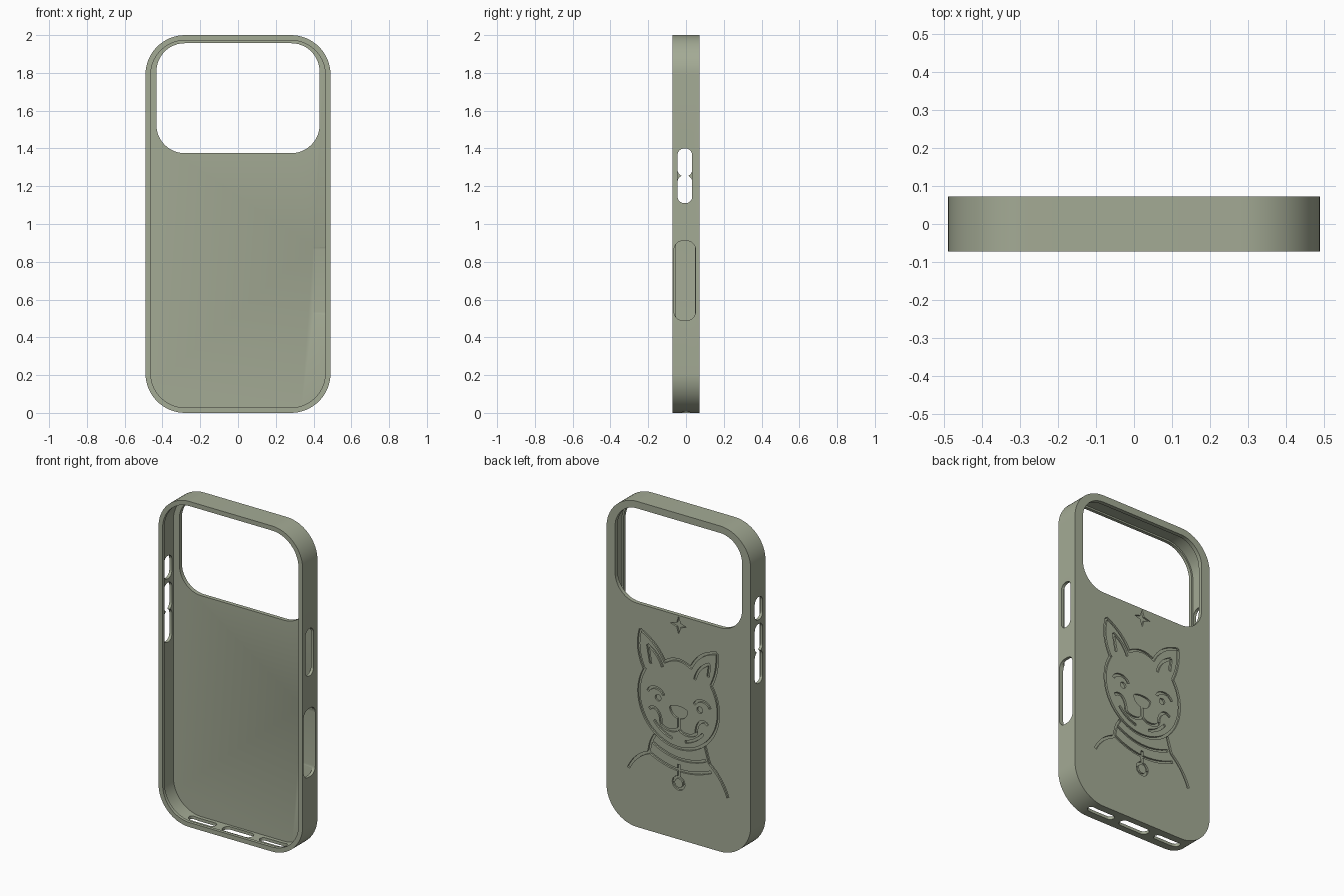
import bpy, bmesh, math
from mathutils import Vector

if "Cube" in bpy.data.objects:
    bpy.data.objects.remove(bpy.data.objects["Cube"], do_unlink=True)

HALF_WIDTH, HALF_DEPTH = 0.49, 0.072
ENGRAVING = 0.011
GROOVE = 0.016

sage = bpy.data.materials.new("sage_green")
sage.use_nodes = True
COLOUR = (0.37, 0.405, 0.3, 1)
sage.diffuse_color = COLOUR
shader = next(n for n in sage.node_tree.nodes if n.type == 'BSDF_PRINCIPLED')
shader.inputs["Base Color"].default_value = COLOUR


def prism(name, outline, start, end, axis='y'):
    """Solid made by pushing an outline from start to end along an axis."""
    place = {'x': lambda u, v, w: (w, u, v),
             'y': lambda u, v, w: (u, w, v),
             'z': lambda u, v, w: (u, v, w)}[axis]
    bm = bmesh.new()
    low, high = [[bm.verts.new(place(u, v, w)) for u, v in outline] for w in (start, end)]
    bm.faces.new(low)
    bm.faces.new(high)
    for i in range(len(outline)):
        bm.faces.new((low[i - 1], low[i], high[i], high[i - 1]))
    bmesh.ops.recalc_face_normals(bm, faces=bm.faces)
    mesh = bpy.data.meshes.new(name)
    bm.to_mesh(mesh)
    bm.free()
    mesh.materials.append(sage)
    ob = bpy.data.objects.new(name, mesh)
    bpy.context.collection.objects.link(ob)
    return ob


def oval(cx, cz, rx, rz, start=0, end=360, steps=24):
    """Points along part of an ellipse, angles in degrees."""
    angles = [math.radians(start + (end - start) * i / steps) for i in range(steps + 1)]
    return [Vector((cx + rx * math.cos(a), cz + rz * math.sin(a))) for a in angles]


def rounded(u0, u1, v0, v1, r, steps=8):
    """Outline of a rounded rectangle."""
    centres = [(u1 - r, v1 - r), (u0 + r, v1 - r), (u0 + r, v0 + r), (u1 - r, v0 + r)]
    pts = []
    for k, (cu, cv) in enumerate(centres):
        pts += oval(cu, cv, r, r, 90 * k, 90 * k + 90, steps)
    return pts


def case_outline(offset):
    return rounded(offset - HALF_WIDTH, HALF_WIDTH - offset, offset, 2 - offset,
                   0.21 - offset, 16)


def bow(a, b, bulge=0, steps=12):
    """Line from a to b that bulges to its left."""
    a, b = Vector(a), Vector(b)
    side = (b - a).orthogonal().normalized()
    return [a.lerp(b, i / steps) + side * bulge * 4 * (i / steps) * (1 - i / steps)
            for i in range(steps + 1)]


def recess(outline):
    """Cutter that sinks an outline into the back."""
    cutters.append(prism("engraving_cutter", outline, HALF_DEPTH - ENGRAVING, HALF_DEPTH + 0.02))


def groove(path):
    """Cutter that follows a line on the back."""
    left, right = [], []
    last = len(path) - 1
    for i, point in enumerate(path):
        along = path[min(i + 1, last)] - path[max(i - 1, 0)]
        side = along.orthogonal().normalized() * GROOVE / 2
        left.append(point + side)
        right.append(point - side)
    recess(left + right[::-1])


case = prism("phone_case", case_outline(0), -HALF_DEPTH, HALF_DEPTH)

# Pocket behind a narrow front lip, and the camera window
cutters = [
    prism("lip_cutter", case_outline(0.028), -0.1, -0.03),
    prism("pocket_cutter", case_outline(0.018), -0.052, 0.047),
    prism("camera_cutter", rounded(-0.432, 0.432, 1.375, 1.957, 0.15, 12), 0, 0.2),
]

# Side button openings, three on the right and one on the left
for side, bottom, top in ((-1, 1.45, 1.59), (-1, 1.252, 1.425), (-1, 1.06, 1.258), (1, 1.11, 1.4)):
    cutters.append(prism("button_cutter", rounded(-0.045, 0.033, bottom, top, 0.036),
                         side * 0.4, side * 0.6, 'x'))
cutters.append(prism("control_cutter", rounded(-0.063, 0.05, 0.49, 0.91, 0.045), 0.4, 0.6, 'x'))

# Bottom openings: socket and two speaker slots
for middle, half, high in ((0, 0.1, 0.031), (-0.24, 0.09, 0.024), (0.24, 0.09, 0.024)):
    cutters.append(prism("port_cutter", rounded(middle - half, middle + half, -high, high, high * 0.95),
                         -0.1, 0.1, 'z'))

# Dog head outline and crown
groove(oval(0, 0.84, 0.27, 0.28, 33, -215, 40))
groove(bow((0.095, 1.065), (-0.085, 1.075), -0.03))

# Left ear
groove(bow((0.26, 1.22), (0.23, 0.98), 0.025))
groove(bow((0.26, 1.22), (0.09, 1.06), -0.02))
groove(bow((0.19, 1.03), (0.21, 1.14)))
groove(bow((0.21, 1.14), (0.11, 1.03), -0.015))

# Right ear
groove(bow((-0.08, 1.07), (-0.26, 1.21), -0.03))
groove(bow((-0.26, 1.21), (-0.22, 1), -0.015))
groove(bow((-0.11, 1.01), (-0.21, 1.13), -0.02))
groove(bow((-0.21, 1.13), (-0.2, 1.05)))

# Brows and eyes
for x in (0.155, -0.16):
    groove(oval(x, 0.845, 0.055, 0.045, 15, 165))
    recess(oval(x * 0.9, 0.832, 0.02, 0.02, 0, 330, 11))

# Nose, muzzle and mouth
recess(oval(0, 0.795, 0.062, 0.022, 0, 180) + oval(0, 0.795, 0.06, 0.055, 200, 340))
groove(bow((0, 0.75), (0, 0.68)))
for x in (1, -1):
    groove(oval(x * 0.06, 0.69, 0.06, 0.035, 180, 360))
    groove(oval(x * 0.17, 0.69, 0.05, 0.075, 90 - x * 35, 90 + x * 90))
    groove(oval(0, 0.84, 0.215, 0.235, 270 + x * 12, 270 + x * 50))

# Neck, collar and shoulders
groove(bow((0.16, 0.6), (0.2, 0.48), 0.01))
groove(bow((0.2, 0.48), (0.34, 0.35), 0.02))
groove(bow((-0.18, 0.62), (-0.21, 0.52)))
groove(bow((-0.21, 0.52), (-0.335, 0.345), -0.015))
groove(bow((0.19, 0.56), (-0.185, 0.53), 0.05))
groove(bow((0.21, 0.49), (-0.22, 0.47), 0.055))

# Hanging tag
groove(bow((0, 0.46), (0, 0.385)))
for start in (0, 180):
    groove(oval(0, 0.345, 0.036, 0.036, start, start + 180, 6))

# Four-pointed star
star = []
for k in range(4):
    star += oval(0, 1.315, 0.056, 0.056, 90 * k, 90 * k, 1)[:1]
    star += oval(0, 1.315, 0.018, 0.018, 90 * k + 45, 90 * k + 45, 1)[:1]
recess(star)

# Carve the case
bpy.ops.object.select_all(action='DESELECT')
bpy.context.view_layer.objects.active = case
case.select_set(True)
for cutter in cutters:
    cutter.hide_render = True
    carve = case.modifiers.new("carve", 'BOOLEAN')
    carve.operation, carve.solver, carve.object = 'DIFFERENCE', 'EXACT', cutter
    bpy.ops.object.modifier_apply(modifier=carve.name)
    bpy.data.objects.remove(cutter, do_unlink=True)
bpy.ops.object.shade_smooth_by_angle(angle=math.radians(30))
